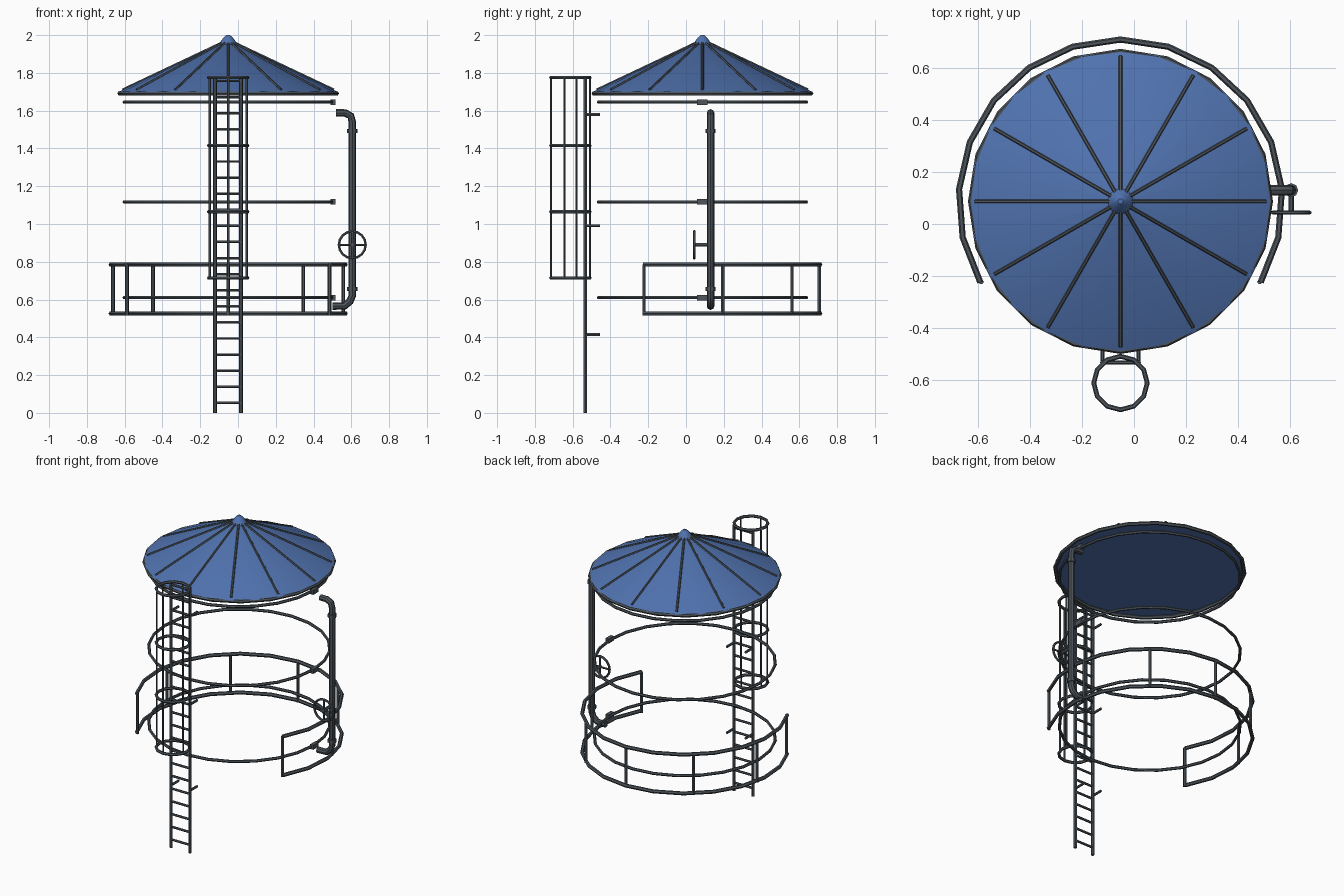
import bpy, bmesh, math
from mathutils import Vector

if "Cube" in bpy.data.objects:
    bpy.data.objects.remove(bpy.data.objects["Cube"])

CX, CY = -0.052, 0.087          # tank axis
LY = -0.533                     # ladder plane
CAGE_Y, CAGE_R = -0.612, 0.103  # safety cage


def material(name, col):
    m = bpy.data.materials.new(name)
    m.diffuse_color = (*col, 1)
    m.use_nodes = True
    m.node_tree.nodes["Principled BSDF"].inputs["Base Color"].default_value = m.diffuse_color
    return m


BLUE = material("roof blue", (0.08, 0.17, 0.43))
STEEL = material("dark steel", (0.075, 0.09, 0.105))


def tubes(name, paths, r, closed=False, res=1):
    """One object made of round tubes swept along point lists."""
    cu = bpy.data.curves.new(name, 'CURVE')
    cu.dimensions = '3D'
    cu.bevel_depth = r
    cu.bevel_resolution = res
    cu.use_fill_caps = not closed
    for pts in paths:
        s = cu.splines.new('POLY')
        s.points.add(len(pts) - 1)
        for p, co in zip(s.points, pts):
            p.co = (*co, 1)
        s.use_cyclic_u = closed
    ob = bpy.data.objects.new(name, cu)
    bpy.context.collection.objects.link(ob)
    finish(ob, STEEL, True)
    return ob


def finish(ob, mat, convert=False):
    bpy.ops.object.select_all(action='DESELECT')
    ob.select_set(True)
    bpy.context.view_layer.objects.active = ob
    if convert:
        bpy.ops.object.convert(target='MESH')
        ob = bpy.context.object
    ob.data.materials.clear()
    ob.data.materials.append(mat)
    bpy.ops.object.shade_smooth_by_angle(angle=math.radians(35))


def lathe(name, profile, sides, mat):
    """Revolve (radius, z) points about the tank axis."""
    bm = bmesh.new()
    rings = [[bm.verts.new((*arc_pt(CX, CY, r, 360 * i / sides), z))
              for i in range(sides)] for r, z in profile]
    for a, b in zip(rings, rings[1:]):
        for i in range(sides):
            j = (i + 1) % sides
            bm.faces.new((a[i], a[j], b[j], b[i]))
    bm.faces.new(rings[0][::-1])
    bm.faces.new(rings[-1])
    me = bpy.data.meshes.new(name)
    bm.to_mesh(me)
    bm.free()
    ob = bpy.data.objects.new(name, me)
    bpy.context.collection.objects.link(ob)
    finish(ob, mat)


def box(name, loc, size):
    bpy.ops.mesh.primitive_cube_add(size=1, location=loc)
    ob = bpy.context.object
    ob.name = name
    ob.scale = size
    finish(ob, STEEL)


def arc_pt(cx, cy, r, deg):
    a = math.radians(deg)
    return cx + r * math.cos(a), cy + r * math.sin(a)


def arc(cx, cy, z, r, n, a0=0, a1=360):
    closed = a1 - a0 == 360
    return [(*arc_pt(cx, cy, r, a0 + (a1 - a0) * i / n), z)
            for i in range(n if closed else n + 1)]


# Conical roof, cap, rim and ribs
lathe("roof", [(0.58, 1.70), (0.02, 1.965)], 24, BLUE)
lathe("roof_cap", [(0.045, 1.94), (0.05, 1.952), (0.026, 1.985), (0.01, 2.0)], 12, BLUE)
tubes("roof_rim", [arc(CX, CY, 1.692, 0.575, 20)], 0.012, True)
tubes("roof_ribs", [[(*arc_pt(CX, CY, 0.04, a), 1.957), (*arc_pt(CX, CY, 0.56, a), 1.711)]
                    for a in range(0, 360, 30)], 0.007)

# Tank hoops with a clamp on the right side
HOOPS = (0.61, 1.117, 1.645)
tubes("tank_hoops", [arc(CX, CY, z, 0.55, 24) for z in HOOPS], 0.0095, True)
for z in HOOPS:
    box("hoop_clamp", (CX + 0.555, CY, z), (0.024, 0.055, 0.03))

# Curved balcony railing, open at the front
tubes("railing_rails", [arc(CX, CY, z, 0.623, 14, -30, 210) for z in (0.526, 0.785)], 0.012)
tubes("railing_posts", [[(*arc_pt(CX, CY, 0.619, a), 0.516), (*arc_pt(CX, CY, 0.619, a), 0.785)]
                        for a in range(-30, 211, 40)], 0.01)

# Ladder
RAILS = (CX - 0.069, CX + 0.069)
tubes("ladder_rails", [[(x, LY, 0), (x, LY, 1.775)] for x in RAILS], 0.0105)
tubes("ladder_rungs", [[(RAILS[0], LY, 0.053 + 0.0852 * i), (RAILS[1], LY, 0.053 + 0.0852 * i)]
                       for i in range(21)], 0.0075)
tubes("ladder_brackets", [[(x, LY, z), (x, -0.455, z)]
                          for x in RAILS for z in (0.415, 0.99, 1.58)], 0.008)

# Safety cage around the ladder
tubes("cage_hoops", [arc(CX, CAGE_Y, z, CAGE_R, 12) for z in (0.715, 1.065, 1.415, 1.775)],
      0.0095, True)
tubes("cage_bars", [[(*arc_pt(CX, CAGE_Y, CAGE_R, a), 0.715), (*arc_pt(CX, CAGE_Y, CAGE_R, a), 1.775)]
                    for a in (-90, -18, 18, 90, 162, 198)], 0.0065)

# Drain pipe with collars
PX, PY = 0.605, 0.13
tubes("drain_pipe", [[(0.52, PY, 1.588), (0.568, PY, 1.588), (0.597, PY, 1.572), (PX, PY, 1.54),
                      (PX, PY, 0.62), (0.592, PY, 0.59), (0.565, PY, 0.567), (0.5, PY, 0.565)]],
      0.02, res=2)
tubes("pipe_collars", [[(PX, PY, z - 0.011), (PX, PY, z + 0.011)] for z in (0.655, 1.492)],
      0.027, res=2)

# Valve wheel on the pipe
WY, WZ, WR = 0.044, 0.89, 0.071
tubes("valve_wheel", [[(x, WY, z) for x, z, _ in arc(PX, WZ, 0, WR, 16)]], 0.0075, True)
tubes("valve_spokes", [[(PX - WR, WY, WZ), (PX + WR, WY, WZ)],
                       [(PX, WY, WZ - WR), (PX, WY, WZ + WR)]], 0.006)
tubes("valve_stem", [[(PX, WY - 0.006, WZ), (PX, PY, WZ)]], 0.011)
